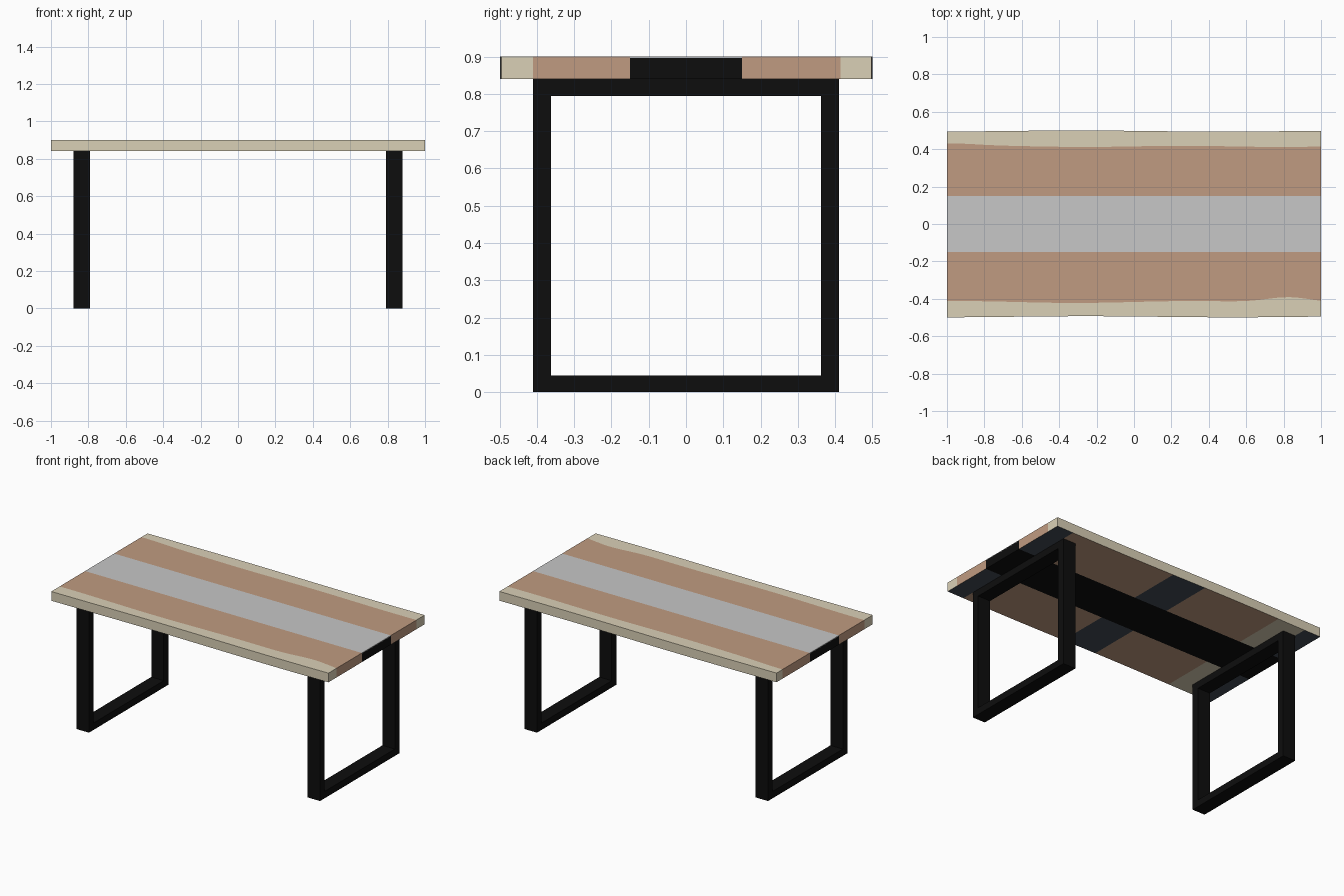
import bpy, bmesh, math

if "Cube" in bpy.data.objects:
    bpy.data.objects.remove(bpy.data.objects["Cube"])


def material(name, rgb):
    m = bpy.data.materials.new(name)
    m.diffuse_color = (*rgb, 1)
    m.use_nodes = True
    m.node_tree.nodes["Principled BSDF"].inputs["Base Color"].default_value = m.diffuse_color
    return m


heart = material("heartwood brown", (0.53, 0.33, 0.22))
sap = material("sapwood cream", (0.70, 0.63, 0.47))
navy = material("dark blue grey", (0.055, 0.07, 0.09))
black = material("black", (0.004, 0.004, 0.004))
grey = material("glass grey", (0.57, 0.57, 0.57))


def finish(bm, name, mats):
    bmesh.ops.recalc_face_normals(bm, faces=bm.faces[:])
    me = bpy.data.meshes.new(name)
    bm.to_mesh(me)
    bm.free()
    for m in mats:
        me.materials.append(m)
    ob = bpy.data.objects.new(name, me)
    bpy.context.collection.objects.link(ob)
    return ob


def box(name, x0, x1, y0, y1, z0, z1, mat):
    bm = bmesh.new()
    bmesh.ops.create_cube(bm, size=1)
    for v in bm.verts:
        v.co = ((x0 + x1) / 2 + v.co.x * (x1 - x0),
                (y0 + y1) / 2 + v.co.y * (y1 - y0),
                (z0 + z1) / 2 + v.co.z * (z1 - z0))
    return finish(bm, name, [mat])


# Wavy lines: outer live edge and the sapwood border
def front_edge(x):
    return -0.496 + 0.003 * math.sin(4 * x + 2.6)


def front_sap(x):
    return -0.417 + 0.005 * math.sin(5 * x) + 0.03 * math.exp(-((x - 0.83) / 0.17) ** 2)


def back_edge(x):
    return 0.497 + 0.003 * math.sin(4 * x + 2.8)


def back_sap(x):
    return 0.415 + 0.003 * math.sin(6 * x) + 0.015 * math.exp(-((x + 1) / 0.2) ** 2)


# Wooden plank: three lines along x (edge, sap border, inner), top and bottom
def plank(name, edge, border, inner):
    bm = bmesh.new()
    xs = [-1 + i * 0.04 for i in range(51)]
    rings = []
    for x in xs:
        ys = (edge(x), border(x), inner)
        rings.append([bm.verts.new((x, y, 0.90)) for y in ys] +
                     [bm.verts.new((x, y, 0.84)) for y in reversed(ys)])

    for i, (a, b) in enumerate(zip(rings, rings[1:])):
        mid = (xs[i] + xs[i + 1]) / 2
        if abs(mid) < 0.12 or abs(mid) > 0.88:
            under = 2
        else:
            under = 1 if mid < -0.68 else 0
        # top sap, top heart, inner wall, two undersides, outer wall
        for k, mi in enumerate((1, 0, 0, under, under, 1)):
            n = (k + 1) % 6
            bm.faces.new((a[k], a[n], b[n], b[k])).material_index = mi
    for r in (rings[0], rings[-1]):
        bm.faces.new((r[0], r[1], r[4], r[5])).material_index = 1
        bm.faces.new((r[1], r[2], r[3], r[4])).material_index = 0
    return finish(bm, name, [heart, sap, navy])


plank("front_plank", front_edge, front_sap, -0.15)
plank("back_plank", back_edge, back_sap, 0.15)

# Black centre river with its pale glass top
box("centre_strip", -1, 1, -0.15, 0.15, 0.84, 0.896, black)
box("glass_top", -1, 1, -0.15, 0.15, 0.896, 0.90, grey)


# Closed rectangular leg frames
def leg_frame(name, x0, x1):
    bm = bmesh.new()
    outer = [(-0.41, 0), (0.41, 0), (0.41, 0.84), (-0.41, 0.84)]
    inner = [(-0.362, 0.045), (0.362, 0.045), (0.362, 0.795), (-0.362, 0.795)]
    loops = [[bm.verts.new((x, y, z)) for y, z in loop]
             for x, loop in ((x0, outer), (x1, outer), (x1, inner), (x0, inner))]
    for a, b in zip(loops, loops[1:] + loops[:1]):
        for i in range(4):
            j = (i + 1) % 4
            bm.faces.new((a[i], a[j], b[j], b[i]))
    return finish(bm, name, [black])


leg_frame("left_leg_frame", -0.88, -0.79)
leg_frame("right_leg_frame", 0.79, 0.88)
